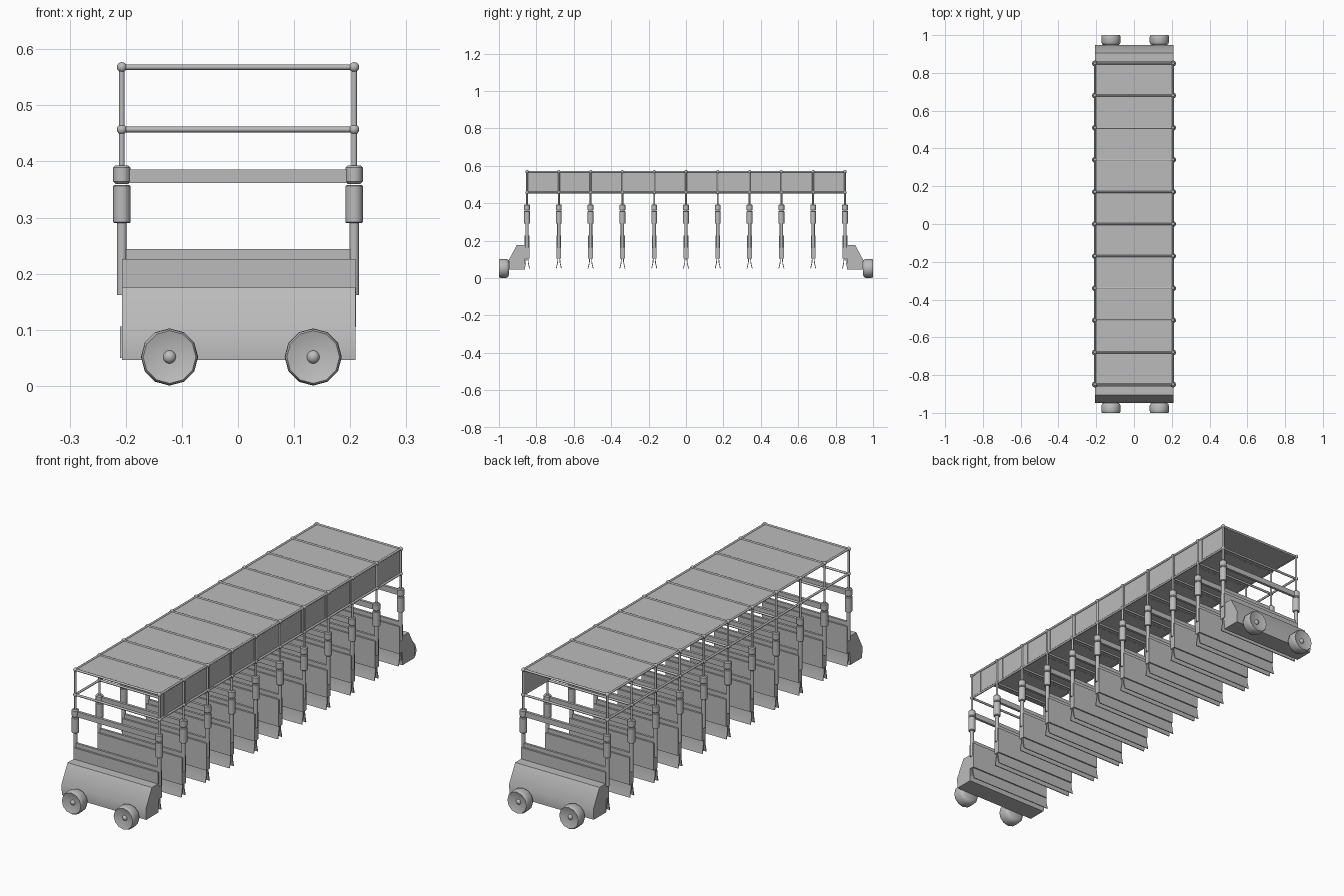
import bpy, bmesh, math
from mathutils import Matrix, Vector

cube = bpy.data.objects.get("Cube")
if cube:
    bpy.data.objects.remove(cube, do_unlink=True)

grey = bpy.data.materials.new("plain grey")
grey.use_nodes = True
grey.diffuse_color = (0.5, 0.5, 0.5, 1)
grey.node_tree.nodes["Principled BSDF"].inputs["Base Color"].default_value = (0.5, 0.5, 0.5, 1)

END, STEP, COUNT = 0.85, 0.17, 11   # frame positions along y
SIDE, TOP, MID = 0.207, 0.568, 0.457  # rail positions


def finish(name, bm, mirror="", repeat=False, smooth=True):
    """Turn a bmesh into an object, optionally mirrored and repeated along y."""
    bmesh.ops.recalc_face_normals(bm, faces=bm.faces)
    mesh = bpy.data.meshes.new(name)
    bm.to_mesh(mesh)
    bm.free()
    mesh.materials.append(grey)
    ob = bpy.data.objects.new(name, mesh)
    bpy.context.collection.objects.link(ob)
    if smooth:
        bpy.ops.object.select_all(action="DESELECT")
        ob.select_set(True)
        bpy.context.view_layer.objects.active = ob
        bpy.ops.object.shade_smooth_by_angle(angle=math.radians(40))
    if mirror:
        mod = ob.modifiers.new("mirror", "MIRROR")
        mod.use_axis = ["x" in mirror, "y" in mirror, False]
        mod.use_mirror_merge = False
    if repeat:
        mod = ob.modifiers.new("repeat", "ARRAY")
        mod.count = COUNT
        mod.use_relative_offset = False
        mod.use_constant_offset = True
        mod.constant_offset_displace = (0, STEP, 0)
    return ob


def box(name, lo, hi, **kw):
    bm = bmesh.new()
    lo, hi = Vector(lo), Vector(hi)
    size = Matrix.Diagonal((*(hi - lo), 1))
    bmesh.ops.create_cube(bm, size=1, matrix=Matrix.Translation((lo + hi) / 2) @ size)
    return finish(name, bm, smooth=False, **kw)


def rod(name, a, b, radius, sides=10, **kw):
    bm = bmesh.new()
    a, b = Vector(a), Vector(b)
    turn = (b - a).to_track_quat("Z", "Y").to_matrix().to_4x4()
    bmesh.ops.create_cone(bm, cap_ends=True, segments=sides, radius1=radius, radius2=radius,
                          depth=(b - a).length, matrix=Matrix.Translation((a + b) / 2) @ turn)
    return finish(name, bm, **kw)


def ball(name, centre, radius, **kw):
    bm = bmesh.new()
    bmesh.ops.create_uvsphere(bm, u_segments=12, v_segments=8, radius=radius,
                              matrix=Matrix.Translation(centre))
    return finish(name, bm, **kw)


def prism(name, profile, x0, x1, **kw):
    """Extrude a closed (y, z) profile along x."""
    bm = bmesh.new()
    face = bm.faces.new([bm.verts.new((x0, y, z)) for y, z in profile])
    new = bmesh.ops.extrude_face_region(bm, geom=[face])["geom"]
    bmesh.ops.translate(bm, vec=(x1 - x0, 0, 0),
                        verts=[v for v in new if isinstance(v, bmesh.types.BMVert)])
    return finish(name, bm, **kw)


def lathe(name, profile, centre, axis, sides=12, **kw):
    """Spin (radius, distance) points about a line through centre."""
    bm = bmesh.new()
    centre, axis = Vector(centre), Vector(axis)
    out = Vector((1, 0, 0))
    verts = [bm.verts.new(centre + out * r + axis * d) for r, d in profile]
    edges = [bm.edges.new(pair) for pair in zip(verts, verts[1:])]
    bmesh.ops.spin(bm, geom=verts + edges, cent=centre, axis=axis,
                   angle=math.tau, steps=sides, use_duplicate=False)
    bmesh.ops.remove_doubles(bm, verts=bm.verts, dist=0.0002)
    return finish(name, bm, **kw)


def capped(radius, low, high, chamfer):
    return [(0, low), (radius - chamfer, low), (radius, low + chamfer),
            (radius, high - chamfer), (radius - chamfer, high), (0, high)]


# Posts, sleeves and joints of each frame
y = -END
up = (0, 0, 1)
foot = (SIDE, y, 0)
rod("upper_post", (SIDE, y, 0.38), (SIDE, y, TOP), 0.005, mirror="x", repeat=True)
rod("lower_post", (SIDE, y, 0.162), (SIDE, y, 0.3), 0.009, mirror="x", repeat=True)
lathe("post_sleeve", capped(0.0155, 0.29, 0.358, 0.002), foot, up, mirror="x", repeat=True)
lathe("post_collar", capped(0.0155, 0.36, 0.393, 0.004), foot, up, mirror="x", repeat=True)
for label, z in (("top", TOP), ("middle", MID)):
    ball(label + "_joint", (SIDE, y, z), 0.009, mirror="x", repeat=True)
    rod(label + "_crossbar", (-SIDE, y, z), (SIDE, y, z), 0.005, repeat=True)
    rod(label + "_side_rail", (SIDE, -END, z), (SIDE, END, z), 0.005, mirror="x")
box("cross_plate", (-0.2, y - 0.006, 0.362), (0.2, y + 0.006, 0.386), repeat=True)

# Hanging panel with a tongue above and two splayed flaps below
box("panel_tongue", (-0.2, y - 0.005, 0.22), (0.2, y + 0.005, 0.244), repeat=True)
box("hanging_panel", (-0.207, y - 0.013, 0.105), (0.21, y + 0.013, 0.226), repeat=True)
for label, s in (("front", -1), ("back", 1)):
    flap = [(y + s * 0.003, 0.106), (y + s * 0.007, 0.106),
            (y + s * 0.009, 0.08), (y + s * 0.016, 0.05),
            (y + s * 0.012, 0.05), (y + s * 0.005, 0.08)]
    prism(label + "_flap", flap, -0.21, 0.207, repeat=True)

# Roof sheet and the curtain along the left side
box("roof_sheet", (-SIDE, -END, TOP - 0.003), (SIDE, END, TOP + 0.001))
box("side_curtain", (0.203, -END, MID), (0.206, END, TOP))
for spot in (-0.82, -0.67, -0.5, -0.35, -0.18, 0.15, 0.32, 0.49, 0.68):
    box("curtain_fold", (0.206, spot, MID), (0.209, spot + 0.03, TOP))

# Wheeled housings at both ends
housing = [(-0.86, 0.046), (-0.945, 0.046), (-0.948, 0.095), (-0.905, 0.175), (-0.86, 0.175)]
prism("end_housing", housing, -0.207, 0.209, mirror="y")
tyre = [(0, 0.945), (0.036, 0.946), (0.046, 0.951), (0.051, 0.962), (0.051, 0.985),
        (0.05, 0.995), (0.047, 1.0), (0, 0.985)]
for x in (-0.122, 0.134):
    lathe("wheel", tyre, (x, 0, 0.0515), (0, -1, 0), mirror="y")
    ball("wheel_hub", (x, -0.986, 0.0515), 0.012, mirror="y")
